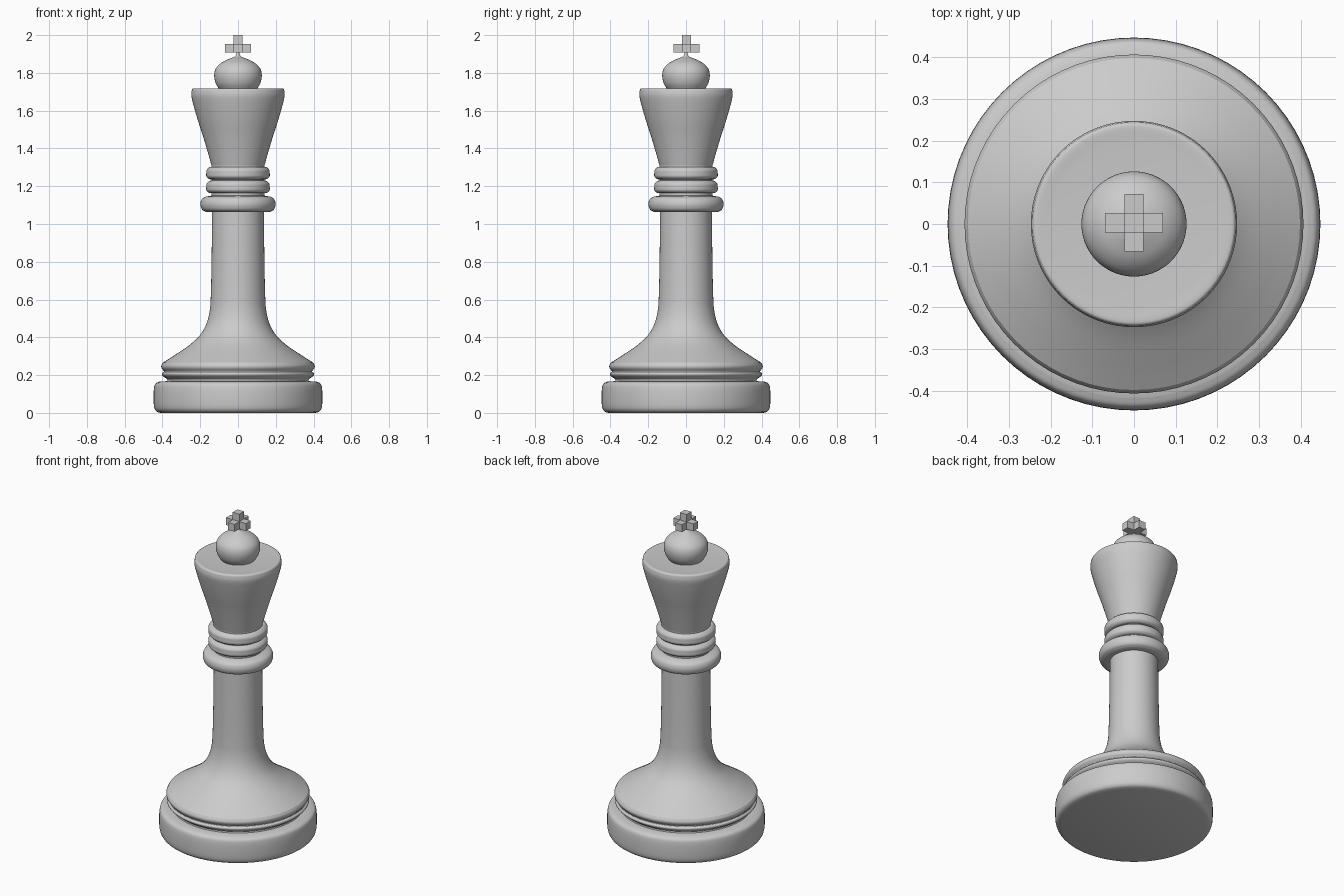
import bpy, bmesh, math
from mathutils import Vector

if "Cube" in bpy.data.objects:
    bpy.data.objects.remove(bpy.data.objects["Cube"])

SEGMENTS = 72


def smooth_run(points, steps=5):
    """Catmull-Rom curve through a run of (radius, height) points."""
    p = [Vector(q) for q in points]
    if len(p) < 3:
        return p
    p = [2 * p[0] - p[1]] + p + [2 * p[-1] - p[-2]]
    out = []
    for a, b, c, d in zip(p, p[1:], p[2:], p[3:]):
        for k in range(steps):
            t = k / steps
            out.append(0.5 * (2 * b + (c - a) * t + (2 * a - 5 * b + 4 * c - d) * t ** 2
                              + (3 * b - a - 3 * c + d) * t ** 3))
    return out + [p[-2]]


def finish(name, bm):
    mesh = bpy.data.meshes.new(name)
    bm.to_mesh(mesh)
    bm.free()
    obj = bpy.data.objects.new(name, mesh)
    bpy.context.collection.objects.link(obj)
    return obj


def lathe(name, *runs):
    """Turn runs of profile points, listed bottom to top; runs meet at corners."""
    profile = [q for run in runs for q in smooth_run(run)]
    bm = bmesh.new()
    rings = []
    for r, z in profile:
        r = max(r, 0)
        rings.append([bm.verts.new((r * math.cos(2 * math.pi * i / SEGMENTS),
                                    r * math.sin(2 * math.pi * i / SEGMENTS), z))
                      for i in range(SEGMENTS)])
    for lo, hi in zip(rings, rings[1:]):
        for i in range(SEGMENTS):
            j = (i + 1) % SEGMENTS
            bm.faces.new((lo[i], lo[j], hi[j], hi[i]))
    bmesh.ops.remove_doubles(bm, verts=bm.verts, dist=1e-5)
    obj = finish(name, bm)
    bpy.ops.object.select_all(action='DESELECT')
    obj.select_set(True)
    bpy.context.view_layer.objects.active = obj
    bpy.ops.object.shade_smooth_by_angle(angle=math.radians(40))
    return obj


# Foot disc with rounded rim
lathe("foot", [(0, 0), (0.41, 0)],
      [(0.41, 0), (0.432, 0.008), (0.444, 0.03), (0.447, 0.08),
       (0.445, 0.13), (0.437, 0.155), (0.415, 0.166)],
      [(0.415, 0.166), (0.375, 0.168)])

# Moulding above the foot
lathe("foot_moulding", [(0.375, 0.168), (0.375, 0.178), (0.398, 0.195), (0.403, 0.208), (0.393, 0.217)],
      [(0.393, 0.217), (0.393, 0.222), (0.404, 0.236), (0.406, 0.25), (0.398, 0.266)])

# Flared skirt rising into the stem
lathe("stem", [(0.398, 0.266), (0.34, 0.303), (0.26, 0.357), (0.203, 0.41), (0.168, 0.47),
               (0.15, 0.54), (0.144, 0.62), (0.14, 0.8), (0.137, 1.064)])

# Wide collar
lathe("collar", [(0.137, 1.064), (0.17, 1.064)],
      [(0.17, 1.064), (0.191, 1.077), (0.199, 1.105), (0.191, 1.132), (0.17, 1.145)],
      [(0.17, 1.145), (0.14, 1.15)], [(0.14, 1.15), (0.14, 1.163)])

# Two matching neck rings
for n, z in enumerate((1.163, 1.236), 1):
    lathe(f"neck_ring_{n}", [(0.14, z), (0.155, z + 0.003), (0.167, z + 0.015), (0.168, z + 0.032),
                             (0.166, z + 0.05), (0.152, z + 0.064), (0.14, z + 0.067)],
          [(0.14, z + 0.067), (0.14, z + 0.073)])

# Flared head with a flat top
lathe("head", [(0.14, 1.309), (0.163, 1.39), (0.187, 1.47), (0.213, 1.55), (0.236, 1.63),
               (0.247, 1.68), (0.244, 1.712)],
      [(0.244, 1.712), (0.235, 1.718), (0.2, 1.716)], [(0.2, 1.716), (0.1, 1.714)])

# Domed finial with a small tip
lathe("finial", [(0.1, 1.714), (0.118, 1.745), (0.126, 1.785), (0.118, 1.822), (0.09, 1.852),
                 (0.05, 1.873), (0.015, 1.888), (0.006, 1.91)])

# Cross: a block grown outward along four sides and upward
bm = bmesh.new()
bmesh.ops.create_cube(bm, size=1)
for v in bm.verts:
    v.co = (v.co.x * 0.046, v.co.y * 0.046 + 0.003, 1.931 + v.co.z * 0.046)
arms = [f for f in bm.faces if f.normal.z > -0.5 or f.calc_center_median().z > 1.92]
bm.normal_update()
for f in [f for f in bm.faces if f.normal.z > -0.5]:
    n = f.normal.copy()
    ext = bmesh.ops.extrude_discrete_faces(bm, faces=[f])
    bmesh.ops.translate(bm, verts=ext["faces"][0].verts, vec=n * 0.046)
bmesh.ops.remove_doubles(bm, verts=bm.verts, dist=1e-5)
finish("top_cross", bm)
